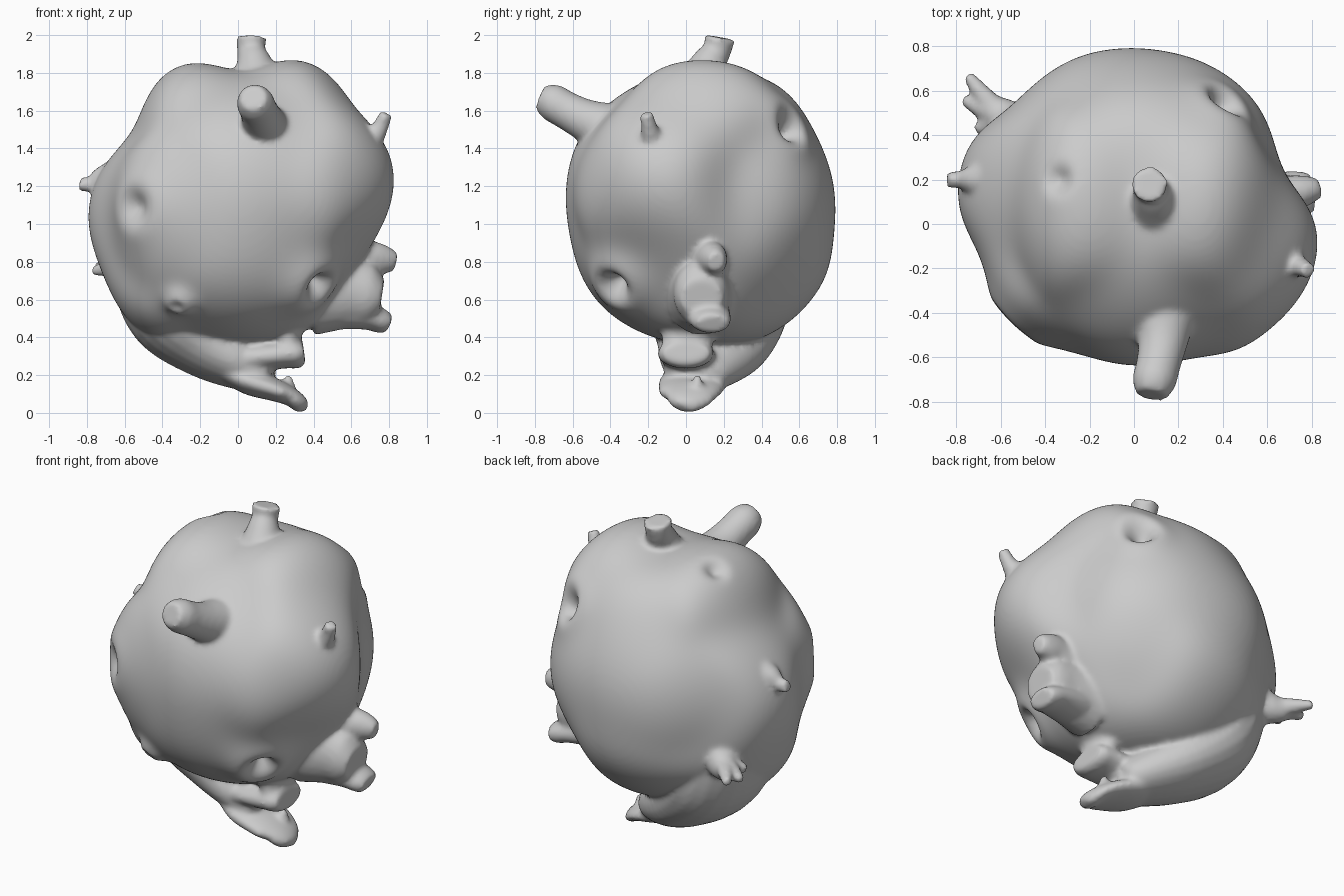
import bpy, bmesh
from math import exp, sin, cos, pi
from mathutils import Vector as V

C = V((0, 0.08, 1.1))
parts = []


def add_object(name, bm):
    bmesh.ops.recalc_face_normals(bm, faces=bm.faces)
    me = bpy.data.meshes.new(name)
    bm.to_mesh(me)
    bm.free()
    ob = bpy.data.objects.new(name, me)
    bpy.context.collection.objects.link(ob)
    parts.append(ob)
    return ob


def smooth_path(st, steps=5):
    """Catmull-Rom through the stations, radii included."""
    out = []
    for i in range(len(st) - 1):
        p0, p1, p2, p3 = st[max(i - 1, 0)], st[i], st[i + 1], st[min(i + 2, len(st) - 1)]
        for k in range(steps):
            t = k / steps
            out.append([.5 * (2 * b + (c - a) * t + (2 * a - 5 * b + 4 * c - d) * t * t
                              + (3 * b - a - 3 * c + d) * t ** 3)
                        for a, b, c, d in zip(p0, p1, p2, p3)])
    return out + [list(st[-1])]


def tube(name, stations, n=24):
    """Loft ellipses along a path; station = (x, y, z, side radius, up radius)."""
    bm = bmesh.new()
    stations = smooth_path(stations)
    pts = [V(s[:3]) for s in stations]
    rings = []
    for i, s in enumerate(stations):
        t = (pts[min(i + 1, len(pts) - 1)] - pts[max(i - 1, 0)]).normalized()
        ref = V((0, 1, 0)) if abs(stations[-1][1] - stations[0][1]) < 0.3 else V((1, 0, 0))
        side = (ref - t * ref.dot(t)).normalized()
        up = t.cross(side)
        rings.append([bm.verts.new(pts[i] + side * s[3] * cos(2 * pi * k / n)
                                   + up * s[-1] * sin(2 * pi * k / n)) for k in range(n)])
    for a, b in zip(rings, rings[1:]):
        for k in range(n):
            bm.faces.new((a[k], a[(k + 1) % n], b[(k + 1) % n], b[k]))
    bm.faces.new(rings[0])
    bm.faces.new(rings[-1])
    return add_object(name, bm)


# Body: sphere pulled out to a handful of outline points
outline = [
    (-.26, .1, 1.85), (.05, .1, 1.81), (.36, .1, 1.87), (.5, .1, 1.77), (.62, 0, 1.6),
    (.74, -.15, 1.48), (.82, -.15, 1.3), (.77, -.12, 1.03), (.62, 0, .75), (.38, .05, .45),
    (-.44, .1, 1.74), (-.54, .1, 1.52), (-.70, .2, 1.32), (-.79, .2, 1.02), (-.71, .2, .75),
    (-.55, .15, .47), (0, .05, .36), (.1, -.63, 1.2), (.1, -.6, .9), (.05, -.51, .65),
    (.05, -.22, .42), (.1, -.53, 1.5), (.05, -.35, 1.68), (.1, .5, 1.72), (0, .7, 1.45),
    (0, .79, 1.05), (0, .7, .65), (0, .45, .42), (.4, .67, 1.2), (.6, .45, 1.2),
    (.66, .25, 1.2), (.6, -.48, 1.2), (-.57, -.43, 1.07), (-.35, -.55, 1.1), (-.67, -.2, 1.1),
    (-.5, .58, 1.1), (-.3, .73, 1.1), (.45, .5, .75), (-.38, .46, .53), (.58, -.2, .8)]
dirs = [(V(p) - C).normalized() for p in outline]
target = [(V(p) - C).length for p in outline]


def blend(d, vals):
    w = [exp(16 * (d.dot(e) - 1)) for e in dirs]
    return sum(a * b for a, b in zip(w, vals)) / sum(w)


vals = target[:]
for _ in range(4):
    got = [blend(d, vals) for d in dirs]
    vals = [v + t - g for v, t, g in zip(vals, target, got)]

# Craters: position, pit depth, pit width, rim height, rim width
craters = [((.43, .57, 1.53), .17, .07, .07, .13), ((-.52, -.42, 1.09), .11, .085, .06, .14),
           ((-.31, -.4, .58), .07, .03, .09, .065), ((.43, -.38, .67), .17, .07, .12, .16),
           ((-.34, .2, 1.8), .06, .05, .01, .09)]
bm = bmesh.new()
bmesh.ops.create_icosphere(bm, subdivisions=6, radius=1)
for v in bm.verts:
    d = v.co.normalized()
    r = blend(d, vals)
    for p, depth, w, rim, rw in craters:
        q = ((V(p) - C).normalized() - d).length * 0.72
        r += rim * exp(-(q / rw) ** 2) - depth * exp(-(q / w) ** 2)
    v.co = C + d * r
body = add_object("body", bm)

# Curling lower jaw, lips and tooth
tube("jaw", [(-.44, .2, 1.0, .3, .26), (-.4, .19, .74, .36, .27), (-.32, .17, .54, .37, .265),
             (-.15, .14, .37, .31, .2), (.05, .07, .25, .22, .14), (.14, .03, .21, .15, .105),
             (.18, .02, .2, .1, .06)])
tube("upper_lip", [(.06, .02, .29, .15, .08), (.24, 0, .31, .15, .075), (.31, 0, .315, .145, .08),
                   (.35, 0, .32, .12, .06)])
tube("lip_neck", [(.24, .03, .52, .17, .15), (.26, .01, .4, .14, .08), (.27, 0, .33, .13, .07)])
tube("lower_lip", [(-.06, .06, .21, .14, .05), (.06, .04, .165, .18, .07), (.2, .02, .12, .17, .06),
                   (.28, .01, .085, .14, .05), (.33, -.01, .045, .09, .045),
                   (.35, -.02, .025, .05, .03)])
tube("tooth", [(.26, .06, .1, .045), (.27, .06, .16, .03), (.265, .06, .2, .015)])

# Side snout with two knobs
tube("snout", [(.4, .08, .64, .2, .23), (.6, .08, .64, .155, .19), (.7, .08, .62, .14, .16),
               (.76, .08, .61, .11, .1)])
tube("snout_upper_knob", [(.55, .1, .74, .12, .13), (.68, .13, .81, .09, .1),
                          (.77, .15, .81, .07, .08), (.835, .16, .8, .045, .05)])
tube("snout_lower_knob", [(.52, .09, .54, .14, .1), (.68, .12, .51, .12, .07),
                          (.76, .135, .485, .105, .065), (.8, .14, .47, .085, .05)])

# Horns and stubs
tube("top_stub", [(.1, .09, 1.76, .14), (.085, .125, 1.855, .095), (.07, .165, 1.92, .075),
                  (.07, .18, 1.988, .083)])
tube("front_horn", [(.14, -.36, 1.48, .16), (.13, -.52, 1.545, .115), (.11, -.63, 1.6, .1),
                    (.09, -.71, 1.645, .098), (.08, -.77, 1.67, .07)])
tube("right_horn", [(.67, -.17, 1.42, .1), (.74, -.19, 1.49, .05), (.785, -.21, 1.585, .035)])
tube("left_stub", [(-.6, .2, 1.27, .1), (-.72, .2, 1.24, .065), (-.78, .2, 1.21, .04),
                   (-.84, .2, 1.21, .04)])

# Back left spike cluster
tube("cluster_base", [(-.5, .4, .82, .13), (-.59, .48, .77, .09), (-.67, .53, .76, .06)])
for tip in [(-.75, .67, .77), (-.77, .56, .75), (-.71, .42, .75)]:
    mid = (V((-.6, .48, .78)) + V(tip)) / 2
    tube("cluster_spike", [(-.58, .47, .78, .06), (*mid, .045), (*tip, .025)])

# Fuse into one smooth organic skin
bpy.ops.object.select_all(action='DESELECT')
for ob in parts:
    ob.select_set(True)
bpy.context.view_layer.objects.active = body
bpy.ops.object.join()
rm = body.modifiers.new("fuse", 'REMESH')
rm.mode = 'VOXEL'
rm.voxel_size = 0.015
rm.use_smooth_shade = True
sm = body.modifiers.new("soften", 'SMOOTH')
sm.factor = 0.5
sm.iterations = 7
